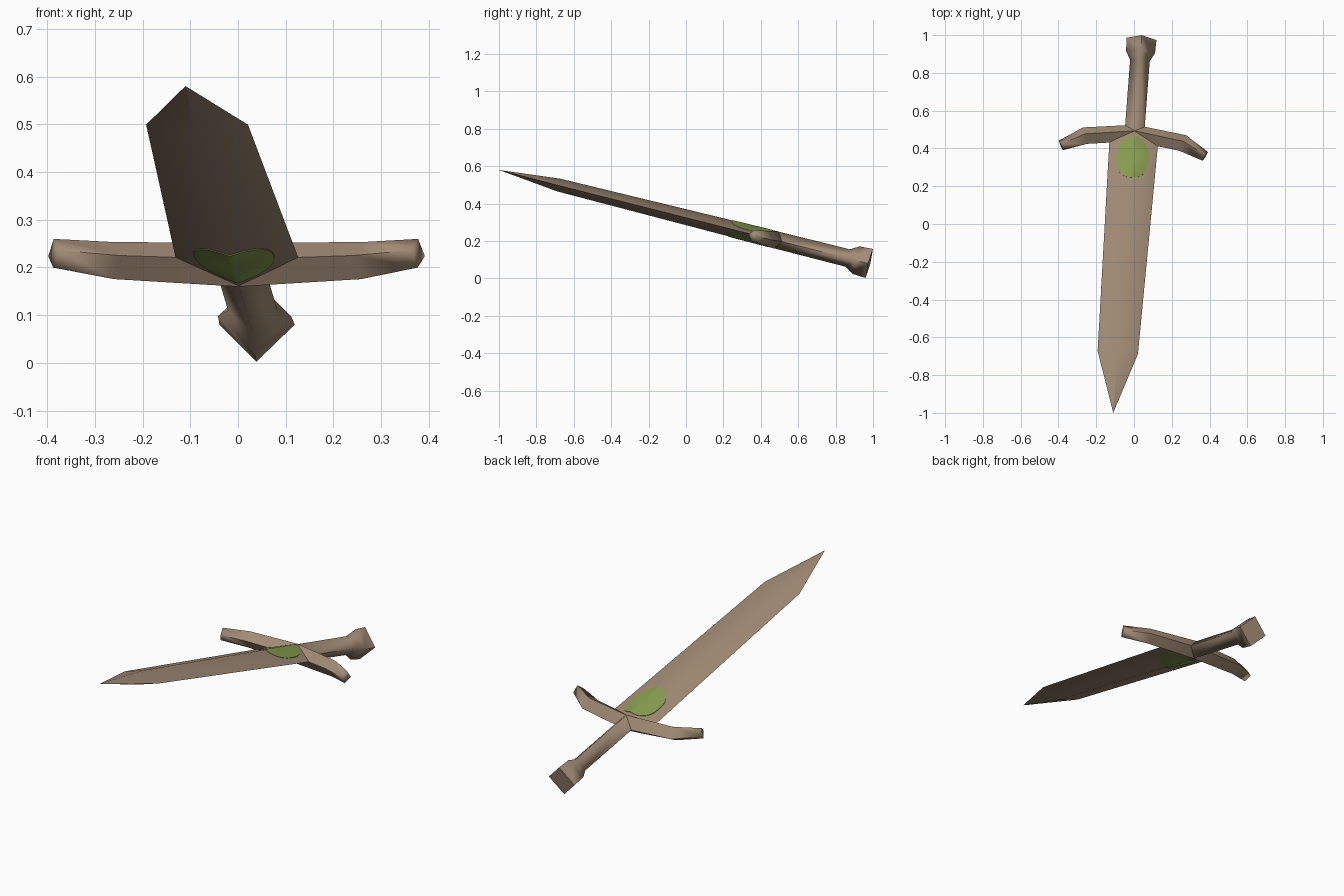
import bpy, bmesh, math
from mathutils import Vector, Matrix

if "Cube" in bpy.data.objects:
    bpy.data.objects.remove(bpy.data.objects["Cube"])

# Sword frame: local Y runs from tip to pommel, X across the blade, Z is the flat's normal
TIP = Vector((-0.11, -1.0, 0.58))
END = Vector((0.04, 0.98, 0.08))
D = (END - TIP).normalized()
X = Vector((D.y, -D.x, 0)).normalized()
N = X.cross(D)
FRAME = Matrix((X, D, N)).transposed().to_4x4()
FRAME.translation = TIP


def s(y):
    """Distance along the sword for a world y."""
    return (y + 1) / D.y


def material(name, col):
    m = bpy.data.materials.new(name)
    m.diffuse_color = (*col, 1)
    m.use_nodes = True
    m.node_tree.nodes["Principled BSDF"].inputs["Base Color"].default_value = m.diffuse_color
    return m


brown = material("brown_wood", (0.36, 0.26, 0.18))
green = material("green_inlay", (0.25, 0.34, 0.08))


def finish(name, bm, mat, sharp_angle):
    bmesh.ops.recalc_face_normals(bm, faces=bm.faces)
    for f in bm.faces:
        f.smooth = True
    for e in bm.edges:
        e.smooth = len(e.link_faces) < 2 or e.calc_face_angle() < math.radians(sharp_angle)
    me = bpy.data.meshes.new(name)
    bm.to_mesh(me)
    bm.free()
    me.materials.append(mat)
    ob = bpy.data.objects.new(name, me)
    ob.matrix_world = FRAME
    bpy.context.collection.objects.link(ob)
    return ob


def loft(name, rings, mat, sharp_angle, sharp_caps=True):
    """Rings: (centre, side axis, half side, half thickness) diamond sections."""
    bm = bmesh.new()
    loops = []
    for c, a, w, t in rings:
        c, a, up = Vector(c), Vector(a), Vector((0, 0, 1))
        loops.append([bm.verts.new(c + o) for o in (a * w, up * t, -a * w, -up * t)])
    for p, q in zip(loops, loops[1:]):
        for i in range(4):
            j = (i + 1) % 4
            bm.faces.new((p[i], p[j], q[j], q[i]))
    for l in (loops[0], loops[-1]):
        bm.faces.new(l)
    bmesh.ops.remove_doubles(bm, verts=bm.verts, dist=1e-5)
    return finish(name, bm, mat, sharp_angle)


# Blade
SIDE = (1, 0, 0)
SHOULDER, BASE = (s(-0.68), 0.107, 0.035), (s(0.48), 0.13, 0.046)
loft("blade", [((0, y, 0), SIDE, w, t)
               for y, w, t in ((0, 1e-4, 1e-4), SHOULDER, BASE)], brown, 60)

# Grip and flared pommel
loft("grip_and_pommel", [((0, s(y), 0), SIDE, w, t) for y, w, t in (
    (0.46, 0.052, 0.046), (0.865, 0.052, 0.048), (0.91, 0.077, 0.076),
    (0.98, 0.079, 0.080))], brown, 87)

# Crossguard, arms swept toward the blade
half = [(0.0, 0.0, 0.045, 0.0475, 0), (0.26, -0.035, 0.046, 0.040, 18),
        (0.383, -0.098, 0.028, 0.031, 27)]
rings = []
for sign, part in ((-1, half[:0:-1]), (1, half)):
    for x, dy, w, t, ang in part:
        a = math.radians(ang)
        rings.append(((sign * x, s(0.482) + dy, 0),
                      (sign * math.sin(a), math.cos(a), 0), w, t))
loft("crossguard", rings, brown, 87)


# Oval green inlays lying on both sides of the blade
def blade_height(x, y):
    k = (y - SHOULDER[0]) / (BASE[0] - SHOULDER[0])
    w = SHOULDER[1] + k * (BASE[1] - SHOULDER[1])
    t = SHOULDER[2] + k * (BASE[2] - SHOULDER[2])
    return t * (1 - abs(x) / w)


def inlay(name, side):
    bm = bmesh.new()
    n, cy = 48, s(0.345)

    def vert(x, y, lift):
        return bm.verts.new((x, y, side * (blade_height(x, y) + lift)))
    centre = vert(0, cy, 0.002)
    top, foot = [], []
    for i in range(n):
        a = 2 * math.pi * i / n
        ca, sa = math.cos(a), math.sin(a)
        x = 0.084 * math.copysign(abs(ca) ** 0.85, ca) if abs(ca) > 1e-6 else 0
        y = cy + 0.112 * math.copysign(abs(sa) ** 0.85, sa)
        top.append(vert(x, y, 0.002))
        foot.append(vert(x, y, -0.002))
    for i in range(n):
        j = (i + 1) % n
        bm.faces.new((centre, top[i], top[j]))
        bm.faces.new((top[i], foot[i], foot[j], top[j]))
    ob = finish(name, bm, green, 60)
    # make sure the open shell faces away from the blade
    me = ob.data
    if me.polygons[0].normal.z * side < 0:
        me.flip_normals()


inlay("upper_inlay", 1)
inlay("lower_inlay", -1)
